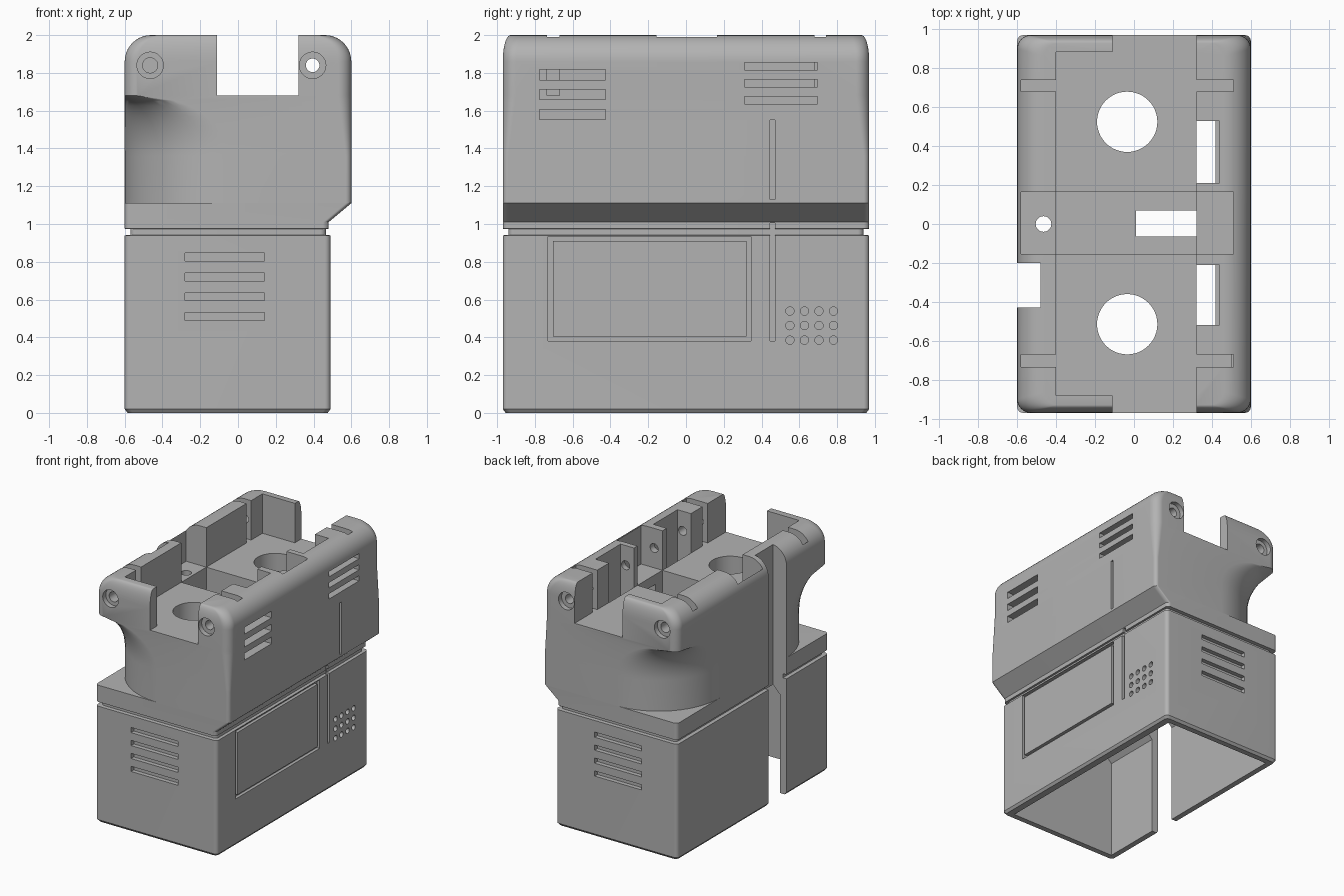
import bpy, bmesh, math
from mathutils import Matrix, Vector

default = bpy.data.objects.get("Cube")
if default:
    bpy.data.objects.remove(default, do_unlink=True)

grey = bpy.data.materials.new("plain_grey")
grey.use_nodes = True
GREY = (0.45, 0.45, 0.45, 1)
grey.diffuse_color = GREY
grey.node_tree.nodes["Principled BSDF"].inputs["Base Color"].default_value = GREY


def make_object(name, bm):
    bmesh.ops.recalc_face_normals(bm, faces=bm.faces)
    mesh = bpy.data.meshes.new(name)
    bm.to_mesh(mesh)
    bm.free()
    mesh.materials.append(grey)
    obj = bpy.data.objects.new(name, mesh)
    bpy.context.scene.collection.objects.link(obj)
    return obj


def section(z, x0, x1, y, r_left, r_right, steps=14):
    """Rounded rectangle with separate corner radii on its two x sides."""
    corners = ((x1, y, r_right, 0), (x0, y, r_left, 1),
               (x0, -y, r_left, 2), (x1, -y, r_right, 3))
    points = []
    for cx, cy, r, quarter in corners:
        mx = cx - math.copysign(r, cx)
        my = cy - math.copysign(r, cy)
        for i in range(steps + 1):
            a = (quarter + i / steps) * math.pi / 2
            points.append((mx + r * math.cos(a), my + r * math.sin(a), z))
    return points


def loft(name, sections):
    bm = bmesh.new()
    rings = [[bm.verts.new(p) for p in s] for s in sections]
    n = len(rings[0])
    for a, b in zip(rings, rings[1:]):
        for i in range(n):
            j = (i + 1) % n
            bm.faces.new((a[i], a[j], b[j], b[i]))
    bm.faces.new(rings[0])
    bm.faces.new(rings[-1])
    return make_object(name, bm)


# Outer shell: lower box, groove, ledge, waist with big round corners, rounded top
L, R, Y, E = -0.6, 0.6, 0.97, 0.03
LOW = 0.49
rings = [section(0, L + 0.015, LOW - 0.015, Y - 0.015, E, E),
         section(0.02, L, LOW, Y, E, E),
         section(0.94, L, LOW, Y, E, E),
         section(0.942, L + 0.03, LOW - 0.025, Y - 0.03, E, E),
         section(0.973, L + 0.03, LOW - 0.025, Y - 0.03, E, E),
         section(0.975, L, LOW - 0.01, Y, E, E),
         section(1.01, L, LOW - 0.01, Y, E, E),
         section(1.11, L, R, Y, E, E),
         section(1.112, L, R, Y, 0.55, E)]
for i in range(13):
    t = i / 12
    radius = 0.55 - 0.48 * (1 - math.sqrt(1 - t * t))
    rings.append(section(1.36 + 0.32 * t, L, R, Y, radius, E + 0.04 * t))
for i in range(11):
    a = i / 10 * math.pi / 2
    inset = 1 - math.cos(a)
    rings.append(section(1.86 + 0.14 * math.sin(a), L + 0.14 * inset,
                         R - 0.14 * inset, Y - 0.04 * inset, 0.07, 0.07))
shell = loft("device_shell", rings)

cutters = []


def cut(obj):
    obj.hide_render = True
    cutters.append(obj)


def cut_box(x0, x1, y0, y1, z0, z1):
    bm = bmesh.new()
    size = Matrix.Diagonal((x1 - x0, y1 - y0, z1 - z0, 1))
    centre = Matrix.Translation(((x0 + x1) / 2, (y0 + y1) / 2, (z0 + z1) / 2))
    bmesh.ops.create_cube(bm, size=1, matrix=centre @ size)
    cut(make_object("box_cutter", bm))


def cut_round(start, end, radius, sides=32):
    start, end = Vector(start), Vector(end)
    axis = end - start
    bm = bmesh.new()
    turn = axis.to_track_quat('Z', 'Y').to_matrix().to_4x4()
    bmesh.ops.create_cone(bm, cap_ends=True, segments=sides, radius1=radius,
                          radius2=radius, depth=axis.length,
                          matrix=Matrix.Translation((start + end) / 2) @ turn)
    cut(make_object("round_cutter", bm))


# Lower cavity with a sloped ceiling on the left wall side
bm = bmesh.new()
profile = [(-0.54, -0.1), (0.42, -0.1), (0.42, 1.05), (-0.3, 1.05), (-0.54, 0.8)]
face = bm.faces.new([bm.verts.new((x, -0.91, z)) for x, z in profile])
moved = bmesh.ops.extrude_face_region(bm, geom=[face])["geom"]
bmesh.ops.translate(bm, vec=(0, 1.82, 0),
                    verts=[v for v in moved if isinstance(v, bmesh.types.BMVert)])
cut(make_object("cavity_cutter", bm))
cut_box(-0.3, 0.42, -0.78, 0.78, 0.9, 1.4)

# Top tray, end notches and centre recess
FLOOR, TOP = 1.68, 2.1
cut_box(-0.4, 0.32, -0.88, 0.885, FLOOR, TOP)
cut_box(-0.11, 0.32, -1.1, 1.1, FLOOR, TOP)
cut_box(-0.4, 0.32, -0.155, 0.165, 1.45, TOP)
for y0, y1 in ((-0.155, 0.165), (-0.735, -0.67), (0.68, 0.74)):
    cut_box(-0.58, -0.3, y0, y1, FLOOR, TOP)
    cut_box(0.2, 0.51, y0, y1, FLOOR, TOP)

# Openings through the tray floor
for y in (-0.515, 0.525):
    cut_round((-0.035, y, 1.3), (-0.035, y, 1.8), 0.155, 48)
cut_round((-0.465, 0, 0.5), (-0.465, 0, 1.8), 0.04)
cut_box(0.01, 0.42, -0.065, 0.07, 1.3, 1.6)
for y0, y1 in ((-0.52, -0.21), (0.21, 0.53)):
    cut_box(0.32, 0.44, y0, y1, 1.3, TOP)

# Full-height cable slot on the left wall
cut_box(-0.7, -0.48, -0.43, -0.2, -0.1, TOP)

# Screw holes and vents on both ends
cut_round((0.395, -1.1, 1.84), (0.395, 1.1, 1.84), 0.036)
for side in (-1, 1):
    for x in (-0.465, 0.395):
        cut_round((x, side * 1.05, 1.84), (x, side * 0.93, 1.84), 0.07)
    cut_round((-0.465, side, 1.84), (-0.465, side * 0.72, 1.84), 0.04)
    for z in (0.825, 0.72, 0.615, 0.51):
        y0, y1 = sorted((side * 0.935, side * 1.05))
        cut_box(-0.28, 0.14, y0, y1, z - 0.021, z + 0.021)

# Side vents
for z in (1.79, 1.685, 1.58):
    cut_box(0.5, 0.7, -0.775, -0.425, z - 0.027, z + 0.027)
for z in (1.835, 1.745, 1.655):
    cut_box(0.5, 0.7, 0.31, 0.695, z - 0.021, z + 0.021)

# Vertical slits on the panel side
cut_box(0.46, 0.55, 0.445, 0.47, 0.38, 1.005)
cut_box(0.57, 0.7, 0.445, 0.47, 1.13, 1.55)

# Frame groove around the side panel
for y0, y1 in ((-0.73, -0.705), (0.32, 0.345)):
    cut_box(0.465, 0.55, y0, y1, 0.38, 0.935)
for z0, z1 in ((0.38, 0.405), (0.91, 0.935)):
    cut_box(0.465, 0.55, -0.73, 0.345, z0, z1)

# Speaker holes
for column in range(4):
    for row in range(3):
        y, z = 0.55 + 0.077 * column, 0.385 + 0.077 * row
        cut_round((0.45, y, z), (0.55, y, z), 0.022, 20)

# Bake the cuts into the shell and remove the cutters
for cutter in cutters:
    mod = shell.modifiers.new("cut", 'BOOLEAN')
    mod.operation = 'DIFFERENCE'
    mod.solver = 'EXACT'
    mod.object = cutter
bpy.context.view_layer.update()
graph = bpy.context.evaluated_depsgraph_get()
baked = bpy.data.meshes.new_from_object(shell.evaluated_get(graph))
shell.modifiers.clear()
shell.data = baked
for cutter in cutters:
    bpy.data.objects.remove(cutter, do_unlink=True)

bpy.ops.object.select_all(action='DESELECT')
shell.select_set(True)
bpy.context.view_layer.objects.active = shell
bpy.ops.object.shade_smooth_by_angle(angle=math.radians(25))
